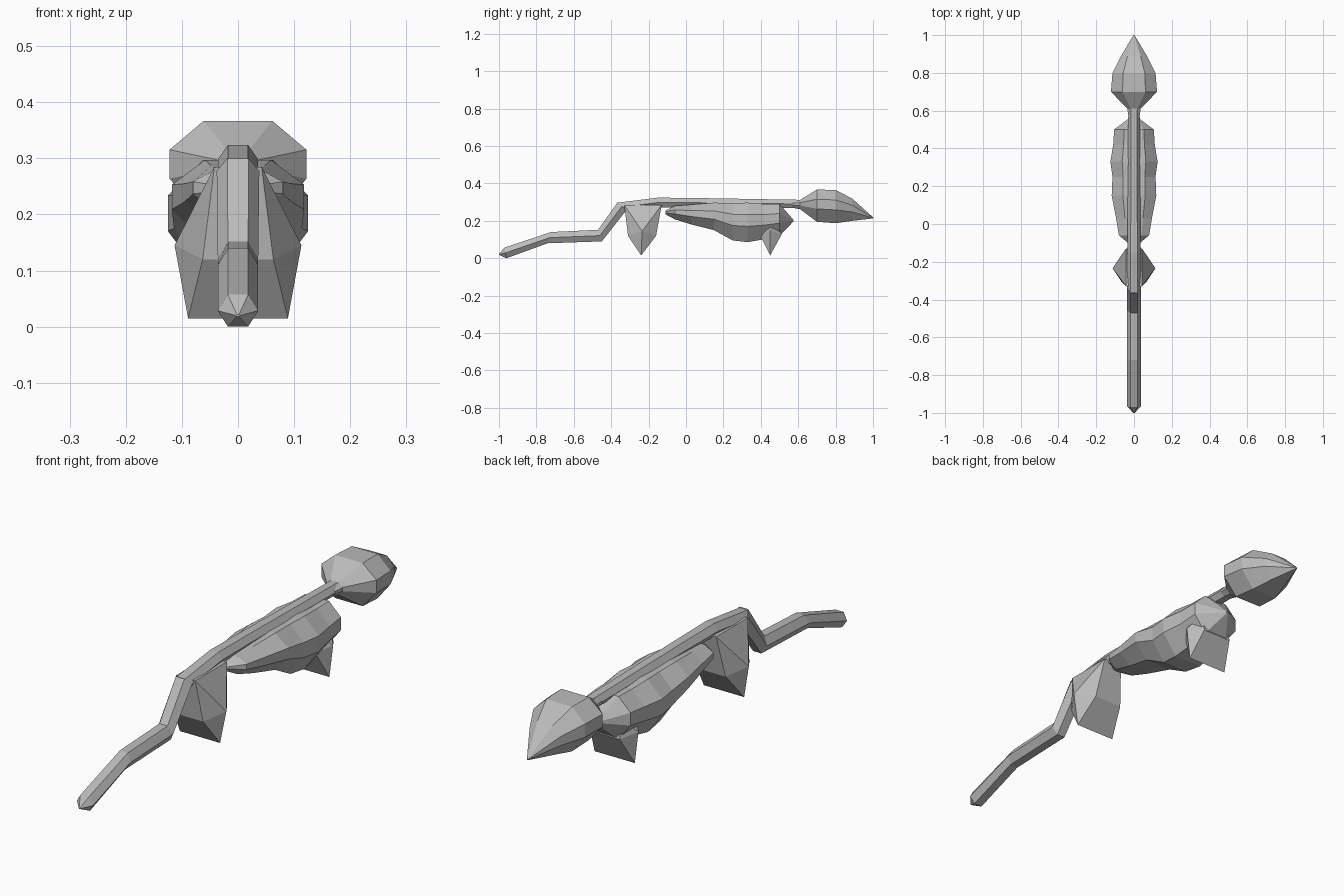
import bpy, bmesh
from mathutils import Vector

old = bpy.data.objects.get("Cube")
if old:
    bpy.data.objects.remove(old, do_unlink=True)

grey = bpy.data.materials.new("plain grey")
grey.use_nodes = True
colour = (0.5, 0.5, 0.5, 1)
grey.diffuse_color = colour
grey.node_tree.nodes["Principled BSDF"].inputs["Base Color"].default_value = colour

HEX = [(0.5, 1), (1, 0.5), (0.5, 0)]
OCT = [(0.5, 1), (1, 0.7), (1, 0.4), (0.5, 0)]


def finish(name, bm):
    bmesh.ops.recalc_face_normals(bm, faces=bm.faces)
    mesh = bpy.data.meshes.new(name)
    bm.to_mesh(mesh)
    bm.free()
    mesh.materials.append(grey)
    obj = bpy.data.objects.new(name, mesh)
    bpy.context.collection.objects.link(obj)


def loft(name, half, sections):
    """Skin mirrored profiles; section = half width, top (y, z), bottom (y, z)."""
    outline = half + [(-x, t) for x, t in reversed(half)]
    bm = bmesh.new()
    rings = []
    for w, top, bottom in sections:
        a, b = Vector((0, *bottom)), Vector((0, *top))
        rings.append([bm.verts.new(a.lerp(b, t) + Vector((x * w, 0, 0)))
                      for x, t in outline])
    n = len(outline)
    for r, s in zip(rings, rings[1:]):
        for i in range(n):
            j = (i + 1) % n
            bm.faces.new((r[i], r[j], s[j], s[i]))
    bm.faces.new(rings[0])
    bm.faces.new(rings[-1])
    bmesh.ops.remove_doubles(bm, verts=bm.verts, dist=0.0005)
    finish(name, bm)


def upright(rows):
    return [(w, (y, t), (y, b)) for y, w, t, b in rows]


def wedge(name, points):
    """Faceted solid around mirrored points."""
    bm = bmesh.new()
    for x, y, z in points:
        for side in (1, -1):
            bm.verts.new((side * x, y, z))
    bmesh.ops.convex_hull(bm, input=bm.verts)
    bmesh.ops.dissolve_limit(bm, angle_limit=0.02, verts=bm.verts, edges=bm.edges)
    finish(name, bm)


# Bent tail and straight spine
loft("tail", HEX, [
    (0.004, (-1.0, 0.022), (-1.0, 0.018)),
    (0.036, (-0.97, 0.057), (-0.96, 0.0)),
    (0.036, (-0.72, 0.14), (-0.74, 0.08)),
    (0.036, (-0.47, 0.152), (-0.45, 0.09)),
    (0.038, (-0.365, 0.3), (-0.32, 0.255)),
])
loft("spine", HEX, [
    (0.036, (-0.365, 0.297), (-0.32, 0.25)),
    (0.036, (-0.15, 0.324), (-0.15, 0.272)),
    (0.034, (0.05, 0.322), (0.05, 0.272)),
    (0.03, (0.63, 0.312), (0.63, 0.268)),
])

# Body and head
loft("body", OCT, upright([
    (-0.11, 0.02, 0.255, 0.235),
    (-0.06, 0.08, 0.28, 0.208),
    (0.03, 0.095, 0.287, 0.18),
    (0.15, 0.118, 0.297, 0.15),
    (0.25, 0.114, 0.295, 0.095),
    (0.33, 0.125, 0.297, 0.086),
    (0.42, 0.11, 0.29, 0.102),
    (0.5, 0.105, 0.29, 0.12),
    (0.575, 0.006, 0.205, 0.197),
]))
loft("head", OCT, upright([
    (0.57, 0.03, 0.305, 0.27),
    (0.61, 0.035, 0.312, 0.262),
    (0.7, 0.122, 0.367, 0.195),
    (0.8, 0.114, 0.365, 0.187),
    (0.89, 0.068, 0.318, 0.2),
    (1.0, 0.003, 0.219, 0.213),
]))

# Hind and fore fins
wedge("hind_fin", [
    (0.042, -0.33, 0.285), (0.042, -0.13, 0.285),
    (0.063, -0.31, 0.12), (0.063, -0.16, 0.12),
    (0.113, -0.235, 0.145), (0.089, -0.24, 0.015),
])
wedge("fore_fin", [
    (0.06, 0.41, 0.2), (0.06, 0.5, 0.2),
    (0.065, 0.395, 0.125), (0.065, 0.51, 0.125),
    (0.105, 0.45, 0.145), (0.089, 0.45, 0.015),
])
